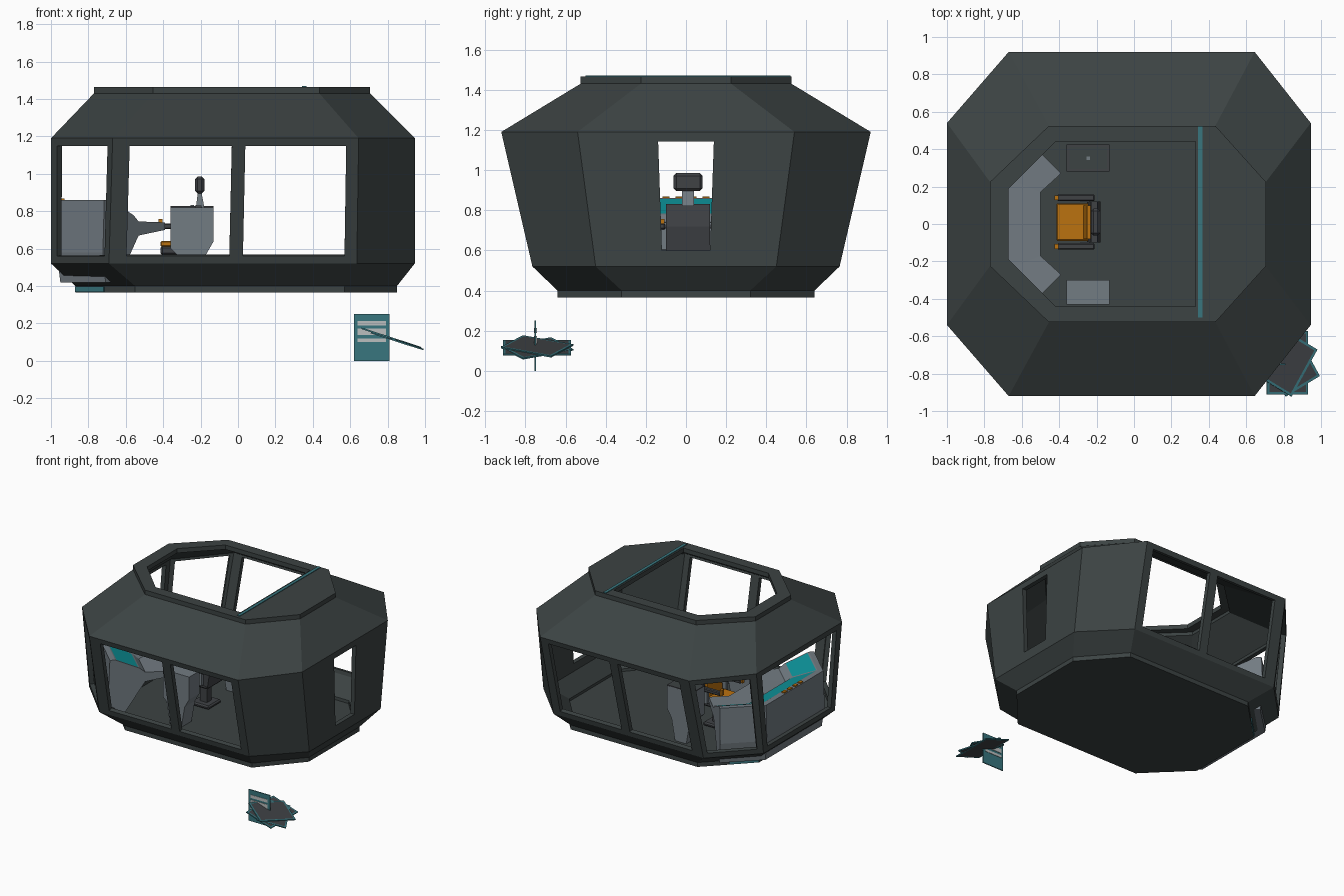
import bpy, bmesh, math
from mathutils import Vector, Matrix, Euler

if "Cube" in bpy.data.objects:
    bpy.data.objects.remove(bpy.data.objects["Cube"])

def mat(name, r, g, b):
    m = bpy.data.materials.new(name)
    m.diffuse_color = (r, g, b, 1)
    m.use_nodes = True
    m.node_tree.nodes["Principled BSDF"].inputs["Base Color"].default_value = m.diffuse_color
    return m

HULL = mat("dark hull", 0.045, 0.056, 0.056)
GREY = mat("console grey", 0.17, 0.20, 0.225)
DARK = mat("charcoal", 0.05, 0.054, 0.06)
TEAL = mat("bright teal", 0.004, 0.30, 0.33)
HOLO = mat("muted teal", 0.04, 0.18, 0.21)
ORANGE = mat("orange", 0.50, 0.17, 0.005)
PALE = mat("pale grey", 0.50, 0.52, 0.52)

def finish(name, bm, mats, fix=True):
    if fix:
        bmesh.ops.recalc_face_normals(bm, faces=bm.faces)
    me = bpy.data.meshes.new(name)
    bm.to_mesh(me)
    bm.free()
    for m in mats:
        me.materials.append(m)
    ob = bpy.data.objects.new(name, me)
    bpy.context.collection.objects.link(ob)
    return ob

def box(name, c, s, m, rot=(0, 0, 0), bevel=0, rim=0, inner=None):
    """Box; with rim, the top and bottom get an inset face in the inner colour."""
    bm = bmesh.new()
    bmesh.ops.create_cube(bm, size=1, matrix=Matrix.Diagonal((*s, 1)))
    if bevel:
        bmesh.ops.bevel(bm, geom=bm.edges[:], offset=bevel, segments=1, affect='EDGES')
    if rim:
        caps = [f for f in bm.faces if abs(f.normal.z) > 0.9]
        bmesh.ops.inset_individual(bm, faces=caps, thickness=rim)
        for f in caps:
            f.material_index = 1
    ob = finish(name, bm, [m, inner] if inner else [m])
    ob.location, ob.rotation_euler = c, rot
    return ob

def prism(name, pts, y0, y1, m):
    """Extrude an xz profile along y."""
    bm = bmesh.new()
    f = bm.faces.new([bm.verts.new((x, y0, z)) for x, z in pts])
    r = bmesh.ops.extrude_face_region(bm, geom=[f])
    bmesh.ops.translate(bm, vec=(0, y1 - y0, 0),
                        verts=[v for v in r['geom'] if isinstance(v, bmesh.types.BMVert)])
    return finish(name, bm, [m])

# ---- hull: stacked octagon rings, windows left open, then given thickness
def octagon(x0, x1, cx0, cx1, y, cy, z):
    return [(cx0, -y, z), (cx1, -y, z), (x1, -cy, z), (x1, cy, z),
            (cx1, y, z), (cx0, y, z), (x0, cy, z), (x0, -cy, z)]

levels = [octagon(-.87, .85, -.55, .57, .64, .32, .365),
          octagon(-.87, .85, -.55, .57, .64, .32, .40),
          octagon(-1, .945, -.69, .635, .765, .45, .52),
          octagon(-1, .945, -.67, .645, .92, .54, 1.19),
          octagon(-.77, .705, -.455, .435, .525, .225, 1.43),
          octagon(-.77, .705, -.455, .435, .525, .225, 1.465),
          octagon(-.67, .33, -.42, .33, .44, .19, 1.465)]
levels[6][1], levels[6][4] = (.33, -.44, 1.465), (.33, .44, 1.465)
windows = {0: ([(.07, .485), (.54, .95)], .06, .94),
           4: ([(.05, .46), (.515, .93)], .06, .94),
           2: ([(.37, .63)], .12, .93),
           5: ([(.08, .90)], .06, .94),
           6: ([(.06, .94)], .06, .94),
           7: ([(.10, .92)], .06, .94)}
bm = bmesh.new()
rings = [[bm.verts.new(p) for p in lv] for lv in levels]
bm.faces.new(rings[0][::-1])
for k in range(6):
    for i in range(8):
        a, b = rings[k][i], rings[k][(i + 1) % 8]
        c, d = rings[k + 1][(i + 1) % 8], rings[k + 1][i]
        if k != 2 or i not in windows:
            bm.faces.new((a, b, c, d))
            continue
        spans, v0, v1 = windows[i]
        def at(u, v):
            return bm.verts.new(a.co.lerp(b.co, u).lerp(d.co.lerp(c.co, u), v))
        us = [u for s in spans for u in s]
        lo, hi = [at(u, v0) for u in us], [at(u, v1) for u in us]
        bm.faces.new([a, b] + lo[::-1])
        bm.faces.new(hi + [c, d])
        bm.faces.new((a, lo[0], hi[0], d))
        bm.faces.new((lo[-1], b, c, hi[-1]))
        for j in range(1, len(us) - 1, 2):
            bm.faces.new((lo[j], lo[j + 1], hi[j + 1], hi[j]))
hull = finish("cabin_hull", bm, [HULL], fix=False)
sol = hull.modifiers.new("thickness", 'SOLIDIFY')
sol.thickness, sol.offset, sol.use_even_offset = 0.035, -1, True

# ---- light strips on the roof and lower left corners
box("roof_strip", (.355, .01, 1.466), (.024, 1.02, .008), HOLO)
for s in (-1, 1):
    box("lower_strip", (-.792, s * .402, .383), (.215, .008, .03), HOLO,
        rot=(0, 0, s * math.pi / 4))

# ---- wraparound console: profile (distance from inner edge, height) swept in a U
path = [((-.39, -.27), (-.707, -.707)), ((-.50, -.17), (-1, -.414)),
        ((-.50, .17), (-1, .414)), ((-.39, .27), (-.707, .707))]
profile = [(0, .70), (0, .74), (.20, .745), (.24, .78), (.42, .86), (.46, .86),
           (.47, .58), (.45, .42), (.36, .42), (.27, .56), (.20, .67)]
bm = bmesh.new()
secs = [[bm.verts.new((p[0] + d * n[0], p[1] + d * n[1], z)) for d, z in profile]
        for p, n in path]
n = len(profile)
screens = []
for s, t in zip(secs, secs[1:]):
    for i in range(n):
        f = bm.faces.new((s[i], s[(i + 1) % n], t[(i + 1) % n], t[i]))
        if i == 3:
            screens.append(f)
bm.faces.new(secs[0])
bm.faces.new(secs[-1])
bmesh.ops.recalc_face_normals(bm, faces=bm.faces)
bmesh.ops.inset_individual(bm, faces=screens, thickness=.015)
for f in screens:
    f.material_index = 1
finish("console", bm, [GREY, TEAL])
for y in (-.10, -.035, .035, .10):
    box("console_button", (-.94, y, .863), (.025, .035, .012), ORANGE)

# ---- side cabinets
cab = [(-.36, .82), (-.13, .82), (-.13, .64), (-.17, .57), (-.20, .40),
       (-.30, .40), (-.33, .57), (-.36, .60)]
prism("front_cabinet", cab, -.43, -.30, GREY)
prism("back_cabinet", cab, .28, .425, GREY)
box("back_cabinet_tray", (-.245, .352, .823), (.23, .145, .008), DARK, rim=.02, inner=HULL)
box("tray_knob", (-.245, .352, .83), (.02, .02, .008), GREY)

# ---- pilot chair
box("seat_base", (-.31, .01, .59), (.21, .20, .05), DARK, bevel=.012)
box("seat_cushion", (-.325, .01, .625), (.18, .20, .03), ORANGE, bevel=.006)
box("chair_pedestal", (-.29, .01, .49), (.06, .06, .17), DARK)
box("chair_foot", (-.29, .01, .41), (.16, .16, .03), DARK, bevel=.01)
prism("chair_back", [(-.25, .60), (-.23, .83), (-.195, .83), (-.18, .72), (-.20, .59)],
      -.10, .12, DARK)
prism("back_cushion", [(-.27, .63), (-.25, .81), (-.23, .81), (-.245, .63)],
      -.08, .10, ORANGE)
for s in (-1, 1):
    y = .01 + s * .13
    box("armrest", (-.31, y, .72), (.20, .035, .03), DARK, bevel=.006)
    box("armrest_support", (-.26, y - s * .01, .66), (.05, .025, .11), GREY)
    box("armrest_grip", (-.415, y, .735), (.02, .025, .045), ORANGE)
prism("headrest_neck", [(-.225, .82), (-.18, .82), (-.195, .90), (-.215, .90)], -.02, .04, GREY)
box("headrest", (-.205, .01, .94), (.05, .145, .09), DARK, bevel=.014)

# ---- floating screens beside the cabin
tilt = math.radians(18)
for i, (yaw, sx, sy, x, z) in enumerate([(0, .23, .34, .82, .115), (30, .22, .29, .833, .112),
                                         (-30, .22, .29, .82, .122)]):
    r = Matrix.Rotation(tilt, 3, 'Y') @ Matrix.Rotation(math.radians(yaw), 3, 'Z')
    box("floating_panel_%d" % (i + 1), (x, -.742, z), (sx, sy, .008), HOLO,
        rot=r.to_euler(), rim=.018, inner=DARK)
box("upright_panel", (.715, -.75, .125), (.19, .008, .25), HOLO)
for z, w, h in ((.20, .15, .025), (.155, .15, .035), (.11, .15, .02)):
    box("upright_panel_bar", (.715, -.75, z), (w, .014, h), PALE)
